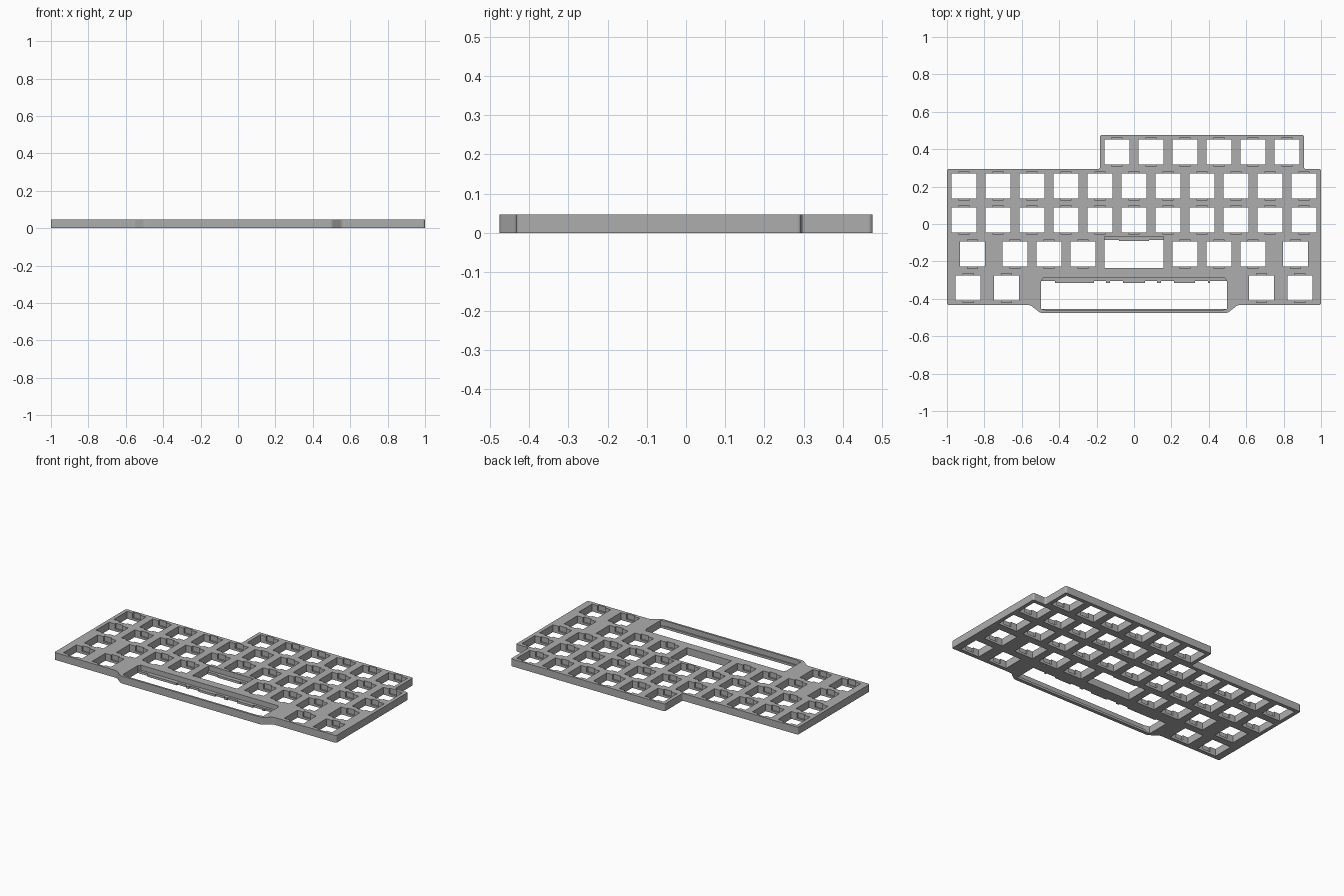
import bpy, bmesh

if "Cube" in bpy.data.objects:
    bpy.data.objects.remove(bpy.data.objects["Cube"])

U = 2 / 11            # key pitch
T = 0.047             # plate thickness
LIP = 0.0145          # thin clip lip at the base of the recesses
HOLE = 0.134          # switch opening
TOP = 0.476           # rear edge


def prism(bm, pts, z0, z1):
    """Closed prism from a counter-clockwise outline."""
    low = [bm.verts.new((x, y, z0)) for x, y in pts]
    high = [bm.verts.new((x, y, z1)) for x, y in pts]
    bm.faces.new(low[::-1])
    bm.faces.new(high)
    n = len(pts)
    for i in range(n):
        j = (i + 1) % n
        bm.faces.new((low[i], low[j], high[j], high[i]))


def rect(x0, x1, y0, y1):
    return [(x0, y0), (x1, y0), (x1, y1), (x0, y1)]


def make(name, bm):
    me = bpy.data.meshes.new(name)
    bm.to_mesh(me)
    bm.free()
    ob = bpy.data.objects.new(name, me)
    bpy.context.collection.objects.link(ob)
    return ob


# plate outline with small rounded upright corners
outline = [(-1, TOP - 5 * U), (-0.555, TOP - 5 * U), (-0.5, -TOP), (0.5, -TOP),
           (0.555, TOP - 5 * U), (1, TOP - 5 * U), (1, TOP - U), (5 * U, TOP - U),
           (5 * U, TOP), (-U, TOP), (-U, TOP - U), (-1, TOP - U)]
bm = bmesh.new()
prism(bm, outline, 0, T)
upright = [e for e in bm.edges if abs(e.verts[0].co.z - e.verts[1].co.z) > T / 2]
bmesh.ops.bevel(bm, geom=upright, offset=0.01, segments=3, profile=0.5, affect='EDGES')
plate = make("switch_plate", bm)

# switch centres in key units, one list per row from the rear
rows = [[i - 0.5 for i in range(6)],
        list(range(-5, 6)),
        list(range(-5, 6)),
        [-4.75, -3.5, -2.5, -1.5, 1.5, 2.5, 3.5, 4.75],
        [-4.875, -3.75, 3.75, 4.875]]
through, recess = bmesh.new(), bmesh.new()
h = HOLE / 2
for r, row in enumerate(rows):
    y = TOP - U * (r + 0.5)
    for k in row:
        x = k * U
        prism(through, rect(x - h, x + h, y - h, y + h), -0.1, 0.1)
        prism(recess, rect(x - 0.027, x + 0.027, y - h - 0.011, y + h + 0.011), LIP, 0.1)


def toothed_slot(x, y0, y1, teeth, depth):
    """Slot whose rear edge carries teeth pointing forward."""
    pts = [(-x, y0), (x, y0), (x, y1)]
    for a, b in reversed(teeth):
        pts += [(b, y1), (b, y1 - depth), (a, y1 - depth), (a, y1)]
    return pts + [(-x, y1)]


# middle double-width slot and its rear ledge
prism(through, toothed_slot(0.158, -0.235, -0.085, [(-0.08, 0.08)], 0.007), -0.1, 0.1)
prism(recess, rect(-0.158, 0.158, -0.235, -0.066), LIP, 0.1)

# long front slot, toothed lip, wider recess above
teeth = [(-0.422, -0.214), (-0.15, -0.128), (-0.059, 0.059),
         (0.123, 0.144), (0.214, 0.326), (0.396, 0.406)]
prism(through, toothed_slot(0.498, -0.454, -0.305, teeth, 0.01), -0.1, 0.1)
prism(recess, [(-0.46, -0.463), (0.46, -0.463), (0.498, -0.454), (0.498, -0.31),
               (0.487, -0.289), (-0.487, -0.289), (-0.498, -0.31), (-0.498, -0.454)], LIP, 0.1)

for name, cut in (("through_cutter", through), ("recess_cutter", recess)):
    cutter = make(name, cut)
    cutter.hide_render = True
    cutter.hide_set(True)
    mod = plate.modifiers.new(name, 'BOOLEAN')
    mod.operation = 'DIFFERENCE'
    mod.solver = 'EXACT'
    mod.object = cutter

# single grey finish
grey = bpy.data.materials.new("plate_grey")
grey.diffuse_color = (0.42, 0.42, 0.42, 1)
grey.use_nodes = True
grey.node_tree.nodes["Principled BSDF"].inputs["Base Color"].default_value = grey.diffuse_color
plate.data.materials.append(grey)
